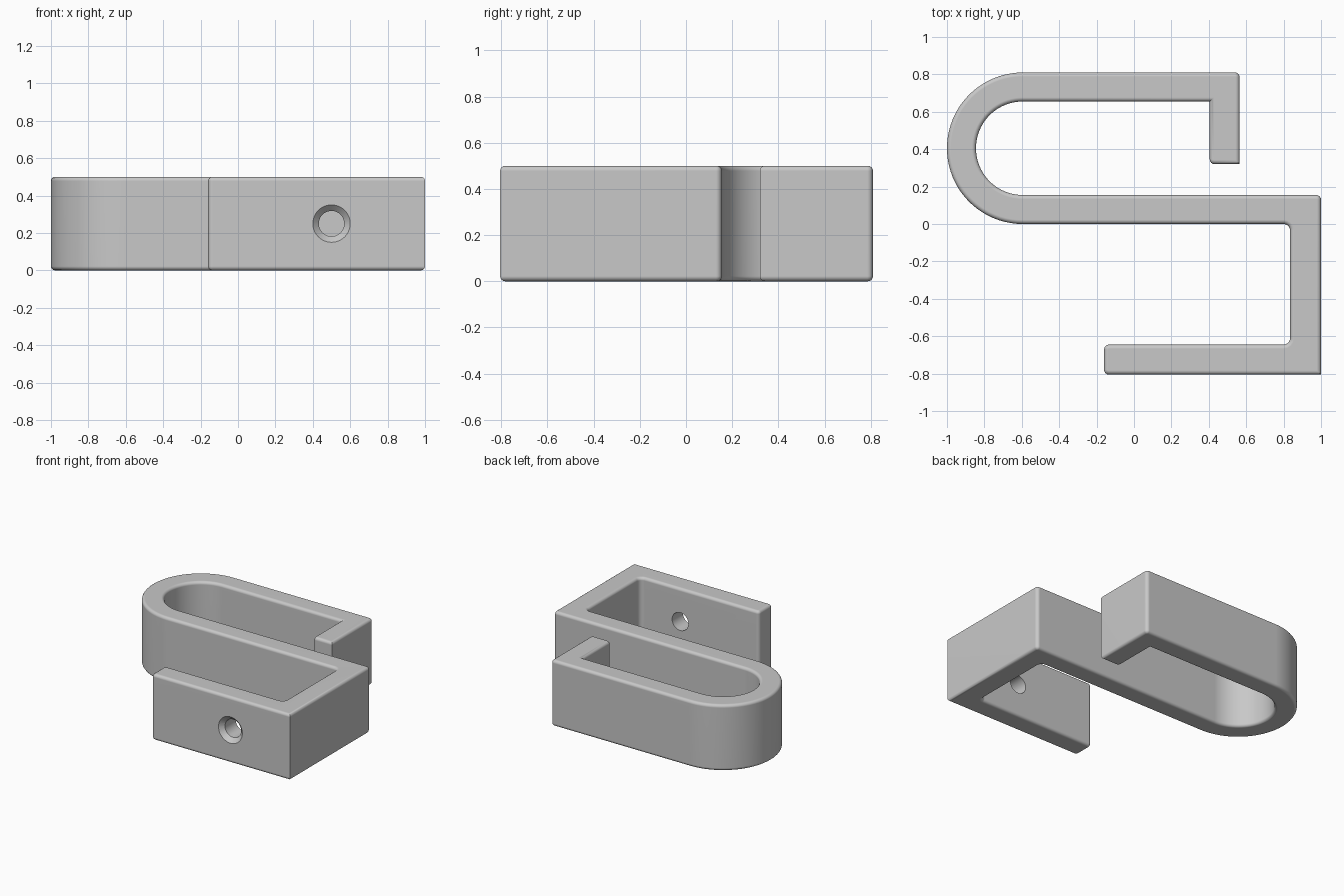
import bpy
import bmesh
from math import pi, sin, cos
from mathutils import Vector, Matrix

if "Cube" in bpy.data.objects:
    bpy.data.objects.remove(bpy.data.objects["Cube"], do_unlink=True)

HEIGHT = 0.5
EDGE = 0.022
BEND = Vector((-0.595, 0.405))

grey = bpy.data.materials.new("plain grey")
grey.use_nodes = True
colour = (0.58, 0.58, 0.58, 1)
grey.diffuse_color = colour
grey.node_tree.nodes["Principled BSDF"].inputs["Base Color"].default_value = colour


def make_object(name, bm):
    bmesh.ops.recalc_face_normals(bm, faces=bm.faces[:])
    mesh = bpy.data.meshes.new(name)
    bm.to_mesh(mesh)
    bm.free()
    mesh.materials.append(grey)
    obj = bpy.data.objects.new(name, mesh)
    bpy.context.collection.objects.link(obj)
    return obj


def half_ring(radius, start, end, steps=40):
    angles = [start + (end - start) * i / steps for i in range(steps + 1)]
    return [(BEND.x + radius * cos(a), BEND.y + radius * sin(a), 0) for a in angles]


def round_corners(corners, steps=4):
    """Replace each (x, y, radius) corner by a small arc."""
    out = []
    for i, (x, y, r) in enumerate(corners):
        p = Vector((x, y))
        if r == 0:
            out.append(p)
            continue
        a = (Vector(corners[i - 1][:2]) - p).normalized()
        b = (Vector(corners[(i + 1) % len(corners)][:2]) - p).normalized()
        for k in range(steps + 1):
            t = k / steps * pi / 2
            out.append(p + a * r * (1 - sin(t)) + b * r * (1 - cos(t)))
    return out


# Outline of the S-shaped strip
corners = [(-0.16, -0.805, 0.025), (1, -0.805, 0), (1, 0.155, 0.025)]
corners += half_ring(0.25, -pi / 2, -3 * pi / 2)
corners += [(0.405, 0.655, 0), (0.405, 0.32, 0.025), (0.565, 0.32, 0),
            (0.565, 0.81, 0.025)]
corners += half_ring(0.405, pi / 2, 3 * pi / 2)
corners += [(0.835, 0, 0.035), (0.835, -0.645, 0.035), (-0.16, -0.645, 0.025)]

# Hook body with softened upper and lower rims
bm = bmesh.new()
base = bm.faces.new([bm.verts.new((p.x, p.y, 0)) for p in round_corners(corners)])
top = bmesh.ops.extrude_face_region(bm, geom=[base])["geom"]
bmesh.ops.translate(bm, vec=(0, 0, HEIGHT),
                    verts=[v for v in top if isinstance(v, bmesh.types.BMVert)])
bmesh.ops.recalc_face_normals(bm, faces=bm.faces[:])
rims = [e for e in bm.edges if abs(e.verts[0].co.z - e.verts[1].co.z) < 0.001]
bmesh.ops.bevel(bm, geom=rims, offset=EDGE, segments=4, profile=0.5,
                affect='EDGES', clamp_overlap=False)
hook = make_object("hook_body", bm)

# Countersunk screw hole through the front plate
bm = bmesh.new()
for radius_front, radius_back, y_front, y_back in ((0.11, 0.068, -0.815, -0.773),
                                                   (0.068, 0.068, -0.8, -0.6)):
    place = (Matrix.Translation((0.5, (y_front + y_back) / 2, HEIGHT / 2))
             @ Matrix.Rotation(-pi / 2, 4, 'X'))
    bmesh.ops.create_cone(bm, cap_ends=True, segments=40, radius1=radius_front,
                          radius2=radius_back, depth=y_back - y_front, matrix=place)
cutter = make_object("screw_hole_cutter", bm)
cutter.hide_render = True

cut = hook.modifiers.new("screw hole", 'BOOLEAN')
cut.operation = 'DIFFERENCE'
cut.solver = 'EXACT'
cut.use_self = True
cut.object = cutter

bpy.ops.object.select_all(action='DESELECT')
hook.select_set(True)
bpy.context.view_layer.objects.active = hook
bpy.ops.object.modifier_apply(modifier=cut.name)
bpy.data.objects.remove(cutter, do_unlink=True)

# Smooth rims and bend, flat broad faces
bpy.ops.object.shade_smooth_by_angle(angle=pi / 6)
flat = hook.modifiers.new("flat faces", 'WEIGHTED_NORMAL')
flat.keep_sharp = True
